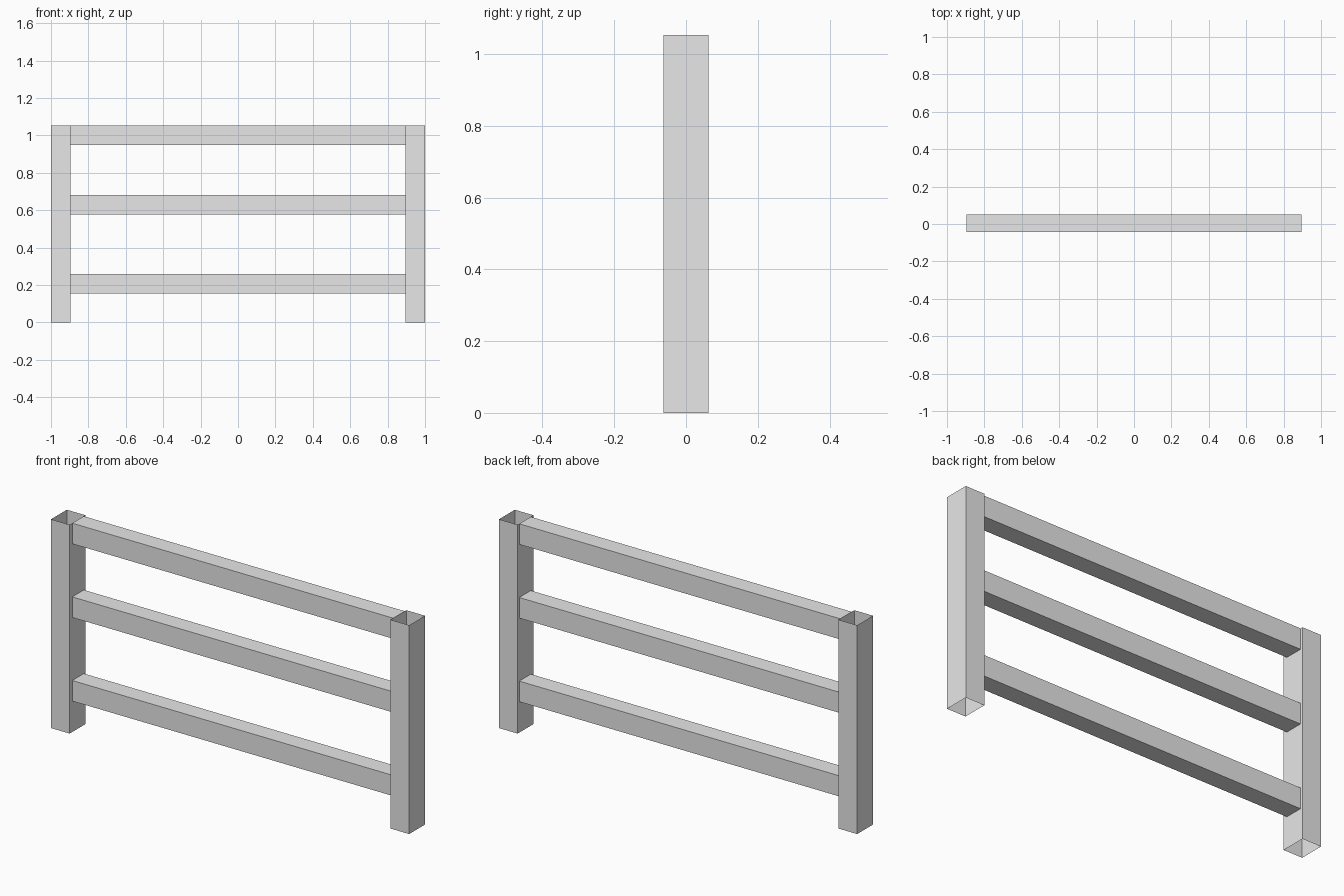
import bpy
import bmesh
from mathutils import Vector

cube = bpy.data.objects.get("Cube")
if cube:
    bpy.data.objects.remove(cube, do_unlink=True)

# Single plain grey
grey = bpy.data.materials.new("plain_grey")
grey.use_nodes = True
grey.diffuse_color = (0.8, 0.8, 0.8, 1)
grey.node_tree.nodes["Principled BSDF"].inputs["Base Color"].default_value = (0.8, 0.8, 0.8, 1)


def open_box(name, low, high, axis):
    """Box between two corners, left open at both ends along the given axis."""
    low, high = Vector(low), Vector(high)
    size, centre = high - low, (low + high) / 2
    bm = bmesh.new()
    bmesh.ops.create_cube(bm, size=1)
    ends = [f for f in bm.faces if abs(f.normal[axis]) > 0.5]
    bmesh.ops.delete(bm, geom=ends, context="FACES_ONLY")
    bmesh.ops.scale(bm, vec=size, verts=bm.verts)
    mesh = bpy.data.meshes.new(name)
    bm.to_mesh(mesh)
    bm.free()
    mesh.materials.append(grey)
    obj = bpy.data.objects.new(name, mesh)
    obj.location = centre
    bpy.context.collection.objects.link(obj)
    return obj


HEIGHT = 1.054
INNER = 0.896
HALF_DEPTH = 0.063
RAIL_HEIGHT = 0.104

# Upright posts, hollow with open top and bottom
open_box("left_post", (INNER, -HALF_DEPTH, 0), (1, HALF_DEPTH, HEIGHT), 2)
open_box("right_post", (-1, -HALF_DEPTH, 0), (-INNER, HALF_DEPTH, HEIGHT), 2)

# Horizontal rails butting against the posts
for name, top in (("bottom_rail", 0.26), ("middle_rail", 0.682), ("top_rail", HEIGHT)):
    open_box(name, (-INNER, -0.042, top - RAIL_HEIGHT), (INNER, 0.05, top), 0)
